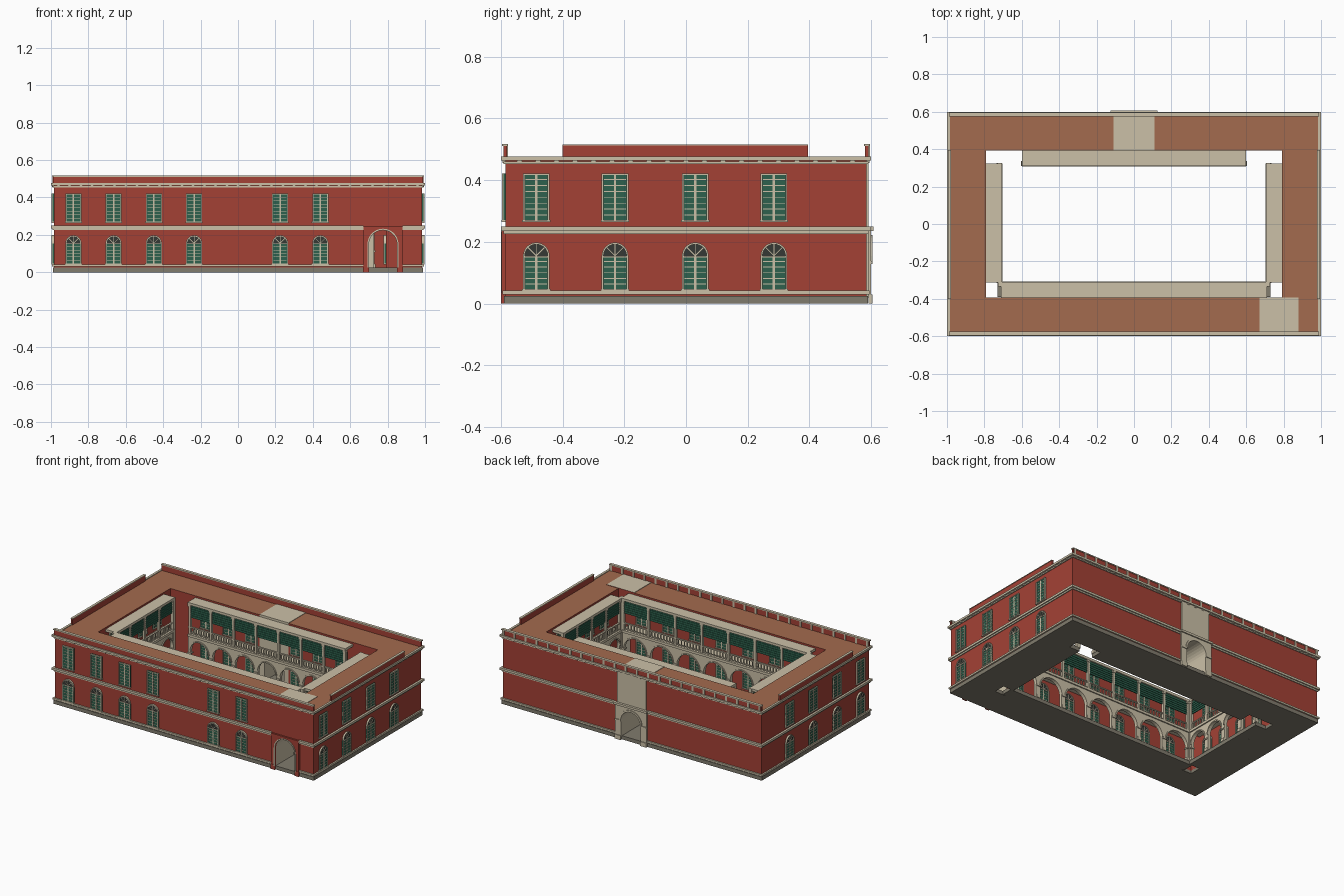
import bpy, bmesh, math
from mathutils import Matrix, Vector

cube = bpy.data.objects.get("Cube")
if cube:
    bpy.data.objects.remove(cube, do_unlink=True)


def material(name, rgb):
    m = bpy.data.materials.new(name)
    m.use_nodes = True
    m.diffuse_color = (*rgb, 1)
    m.node_tree.nodes["Principled BSDF"].inputs["Base Color"].default_value = (*rgb, 1)
    return m


RED = material("red_plaster", (0.37, 0.053, 0.036))
TAN = material("cream_stone", (0.60, 0.53, 0.39))
ROOF = material("terracotta_roof", (0.37, 0.145, 0.077))
GREEN = material("green_shutter", (0.026, 0.12, 0.075))
GREY = material("plinth_stone", (0.22, 0.20, 0.155))
GLASS = material("dark_glass", (0.035, 0.04, 0.035))


class Part:
    """Collects boxes and extruded profiles into one mesh."""
    def __init__(self, name):
        self.name, self.bm, self.mats = name, bmesh.new(), []

    def slot(self, mat):
        if mat not in self.mats:
            self.mats.append(mat)
        return self.mats.index(mat)

    def box(self, x0, x1, y0, y1, z0, z1, mat):
        self.poly([(x0, z0), (x1, z0), (x1, z1), (x0, z1)], y0, y1, mat)

    def poly(self, profile, y0, y1, mat):
        # x-z profile extruded along y
        bm = self.bm
        face = bm.faces.new([bm.verts.new((x, y0, z)) for x, z in profile])
        new = bmesh.ops.extrude_face_region(bm, geom=[face], use_keep_orig=True)["geom"]
        verts = [g for g in new if isinstance(g, bmesh.types.BMVert)]
        bmesh.ops.translate(bm, verts=verts, vec=(0, y1 - y0, 0))
        faces = {f for v in verts + list(face.verts) for f in v.link_faces}
        bmesh.ops.recalc_face_normals(bm, faces=list(faces))
        for f in faces:
            f.material_index = self.slot(mat)
        return faces

    def mesh(self):
        big = [f for f in self.bm.faces if len(f.verts) > 4]
        bmesh.ops.triangulate(self.bm, faces=big)
        me = bpy.data.meshes.new(self.name)
        self.bm.to_mesh(me)
        for m in self.mats:
            me.materials.append(m)
        return me

    def done(self, matrix=Matrix()):
        return place(self.name, self.mesh(), matrix)


def place(name, me, matrix):
    ob = bpy.data.objects.new(name, me)
    ob.matrix_world = matrix
    bpy.context.collection.objects.link(ob)
    return ob


def facing(x, y, z, degrees):
    # local -y points outward: 0 front, 90 +x side, 180 back, -90 -x side
    return Matrix.Translation((x, y, z)) @ Matrix.Rotation(math.radians(degrees), 4, "Z")


def arc(cx, cz, r, n=14):
    return [(cx - r * math.cos(math.pi * i / n), cz + r * math.sin(math.pi * i / n)) for i in range(n + 1)]


def arch_wall(x0, x1, z0, z1, cx, r, spring):
    return [(x0, z0), (cx - r, z0), *arc(cx, spring, r), (cx + r, z0), (x1, z0), (x1, z1), (x0, z1)]


def ring(cx, spring, r0, r1):
    return arc(cx, spring, r1) + arc(cx, spring, r0)[::-1]


W, D, IX, IY, TOP = 0.985, 0.585, 0.79, 0.393, 0.472
FP0, FP1, FPC, BP, PR = 0.67, 0.88, 0.775, 0.11, 0.075

# Plinth under the wings
p = Part("plinth")
for s in (-1, 1):
    p.box(s * 0.99, s * IX, -0.59, 0.59, 0, 0.025, GREY)
    p.box(-IX, IX, s * 0.59, s * IY, 0, 0.025, GREY)
p.done()

# Wings, split where the passages run through
p = Part("wings")
spans = [(-W, -IX, -D, D), (FP1, W, -D, D), (IX, FP1, -IY, D),
         (-IX, FP0, -D, -IY), (-IX, -BP, IY, D), (BP, IX, IY, D)]
for x0, x1, y0, y1 in spans:
    p.box(x0, x1, y0, y1, 0.02, TOP, RED)
for f in p.bm.faces:
    f.normal_update()
    if f.normal.z > 0.9:
        f.material_index = p.slot(ROOF)
p.done()

# Front passage: red outside, stone inside and on the roof
p = Part("front_passage")
for f in p.poly(arch_wall(FP0, FP1, 0.02, TOP + 0.003, FPC, PR, 0.15), -D, -IY, TAN):
    f.normal_update()
    if abs(f.normal.y) > 0.9:
        f.material_index = p.slot(RED)
p.poly(arch_wall(FP0, FP1, 0, 0.245, FPC, PR, 0.15), -0.597, -D, RED)
p.poly(ring(FPC, 0.15, PR, PR + 0.008), -0.6, -0.597, TAN)
for s in (-1, 1):
    p.box(FPC + s * PR, FPC + s * (PR + 0.008), -0.6, -0.597, 0.025, 0.15, TAN)
    p.box(FPC + s * PR, FPC + s * 0.108, -0.6, -0.597, 0, 0.035, RED)
p.done()

# Back passage with stone portal and panel above
p = Part("back_passage")
p.poly(arch_wall(-BP, BP, 0.02, TOP + 0.003, 0, PR, 0.135), IY, 0.592, TAN)
p.poly(arch_wall(-0.12, 0.12, 0, 0.235, 0, PR, 0.135), 0.592, 0.6, TAN)
p.box(-0.125, 0.125, 0.592, 0.608, 0.235, 0.25, TAN)
p.poly(ring(0, 0.135, PR, PR + 0.012), 0.6, 0.605, TAN)
for s in (-1, 1):
    p.box(s * PR, s * 0.12, 0.6, 0.605, 0, 0.03, TAN)
    p.box(s * PR, s * 0.12, 0.6, 0.605, 0.128, 0.138, TAN)
p.done()

# Stone bands, cornice and dentils around the outside
p = Part("bands_and_cornice")
front = [(-1, FP0), (FP1, 1)]
back = [(-1, -0.12), (0.12, 1)]
for z0, z1, out, split in ((0.03, 0.042, 0.01, True), (0.225, 0.235, 0.006, True),
                           (0.235, 0.25, 0.014, True), (0.452, 0.46, 0.006, False),
                           (0.463, 0.477, 0.015, False)):
    for x0, x1 in (front if split else [(-1, 1)]):
        p.box(x0 * (W + out) if abs(x0) == 1 else x0, x1 * (W + out) if x1 == 1 else x1,
              -D - out, -D, z0, z1, TAN)
    for x0, x1 in (back if split else [(-1, 1)]):
        p.box(x0 * (W + out) if x0 == -1 else x0, x1 * (W + out) if x1 == 1 else x1,
              D, D + out, z0, z1, TAN)
    for s in (-1, 1):
        p.box(s * W, s * (W + out), -D, D, z0, z1, TAN)
for s in (-1, 1):
    for i in range(33):
        x = -0.96 + i * 0.06
        p.box(x - 0.008, x + 0.008, s * D, s * (D + 0.01), 0.455, 0.464, TAN)
    for i in range(19):
        y = -0.54 + i * 0.06
        p.box(s * W, s * (W + 0.01), y - 0.008, y + 0.008, 0.455, 0.464, TAN)
p.done()

# Parapets with coping and small piers behind
p = Part("parapets")
for s in (-1, 1):
    y = s * 0.586
    p.box(-0.988, 0.988, y - 0.006, y + 0.006, TOP, 0.51, RED)
    p.box(-0.99, 0.99, y - 0.01, y + 0.01, 0.51, 0.517, TAN)
    for i in range(24):
        x = -0.975 + i * 1.95 / 23
        p.box(x - 0.007, x + 0.007, y + 0.006, y + 0.01, TOP, 0.51, TAN)
    p.box(s * 0.98, s * 0.992, -0.4, 0.395, TOP, 0.512, RED)
    p.box(s * 0.978, s * 0.995, -0.4, 0.395, 0.512, 0.516, TAN)
p.done()


# Shuttered window: two louvred leaves, frame, sill and optional fanlight
def window_mesh(arched, hw=0.043, h=0.153):
    w = Part("arched_window" if arched else "square_window")
    top = h - hw if arched else h
    w.box(-hw, hw, -0.006, 0, 0, top, GREEN)
    for s in (-1, 1):
        w.box(s * (hw - 0.006), s * hw, -0.011, 0, 0, top, TAN)
    w.box(-0.004, 0.004, -0.009, 0, 0, top, TAN)
    w.box(-hw - 0.003, hw + 0.003, -0.013, 0, -0.004, 0.003, TAN)
    w.box(-hw, hw, -0.01, 0, top - 0.005, top, TAN)
    n = 6 if arched else 8
    for i in range(1, n):
        z = top * i / n
        w.box(-hw + 0.008, hw - 0.008, -0.008, 0, z - 0.0014, z + 0.0014, TAN)
    if arched:
        w.poly(arc(0, top, hw - 0.002), -0.005, 0, GLASS)
        w.poly(ring(0, top, hw - 0.006, hw), -0.011, 0, TAN)
        for a in (45, 90, 135):
            d = Vector((math.cos(math.radians(a)), math.sin(math.radians(a))))
            q = Vector((-d.y, d.x)) * 0.0014
            c = Vector((0, top))
            e = c + d * (hw - 0.004)
            w.poly([tuple(v) for v in (c - q, e - q, e + q, c + q)], -0.008, 0, TAN)
    return w.mesh()


ARCHED, SQUARE = window_mesh(True), window_mesh(False)


def window_pair(name, x, y, turn):
    place(name + "_lower_window", ARCHED, facing(x, y, 0.045, turn))
    place(name + "_upper_window", SQUARE, facing(x, y, 0.268, turn))


for x in (-0.88, -0.665, -0.45, -0.235, 0.225, 0.44):
    window_pair("front", x, -D, 0)
for y in (-0.485, -0.23, 0.03, 0.285):
    window_pair("right_side", W, y, 90)
    window_pair("left_side", -W, y, -90)


# Courtyard gallery: arcade below, balustrade, columns and blinds above
def gallery(name, length, bays, depth, x, y, turn, skip=()):
    g = Part(name + "_gallery")
    h, b = length / 2, length / bays
    g.box(-h, h, 0, depth, 0, 0.025, GREY)
    g.box(-h, h, -0.006, depth, 0.225, 0.242, TAN)
    g.box(-h, h, -0.004, depth, 0.443, 0.46, TAN)
    g.box(-h, h, 0.002, 0.014, 0.285, 0.292, TAN)
    g.box(-h, h, 0.004, 0.012, 0.248, 0.252, TAN)
    for i in range(bays):
        x0 = -h + i * b
        c = x0 + b / 2
        r = b / 2 - 0.018
        spring = 0.2 - r
        g.poly(arch_wall(x0, x0 + b, 0.025, 0.225, c, r, spring), 0.002, 0.02, TAN)
        g.poly(ring(c, spring, r, r + 0.008), -0.004, 0.002, TAN)
        g.box(x0 + 0.01, x0 + b - 0.01, 0.006, 0.012, 0.355, 0.443, GREEN)
        for k in range(1, 6):
            z = 0.355 + k * 0.0147
            g.box(x0 + 0.01, x0 + b - 0.01, 0.003, 0.014, z - 0.002, z + 0.002, GREEN)
        for k in range(1, 9):
            u = x0 + b * k / 9
            g.box(u - 0.003, u + 0.003, 0.005, 0.011, 0.242, 0.286, TAN)
        if i not in skip:
            wall = facing(x, y, 0, turn) @ Matrix.Translation((c, depth, 0))
            window_pair(name + "_court", wall.translation.x, wall.translation.y, turn)
    for i in range(bays + 1):
        u = max(-h + 0.01, min(h - 0.01, -h + i * b))
        g.box(u - 0.008, u + 0.008, 0, 0.016, 0.242, 0.443, TAN)
        g.box(u - 0.012, u + 0.012, -0.003, 0.02, 0.43, 0.443, TAN)
        g.box(u - 0.014, u + 0.014, -0.004, 0.024, 0.025, 0.045, TAN)
        g.box(u - 0.014, u + 0.014, -0.004, 0.024, 0.108, 0.116, TAN)
    g.done(facing(x, y, 0, turn))


gallery("north", 1.2, 7, 0.08, 0, 0.313, 0, skip=(3,))
gallery("south", 1.42, 7, 0.08, 0, -0.313, 180)
gallery("west", 0.635, 4, 0.08, -0.71, 0.005, 90)
gallery("east", 0.635, 4, 0.08, 0.71, 0.005, -90)

# Corner piers and floor edges where the galleries meet
p = Part("gallery_corners")
for s in (-1, 1):
    p.box(s * 0.71, s * 0.73, -0.39, -0.313, 0, 0.025, GREY)
    p.box(s * 0.705, s * 0.728, -0.335, -0.309, 0.02, 0.46, TAN)
    p.box(s * 0.705, s * 0.728, 0.305, 0.325, 0.02, 0.46, TAN)
p.done()
